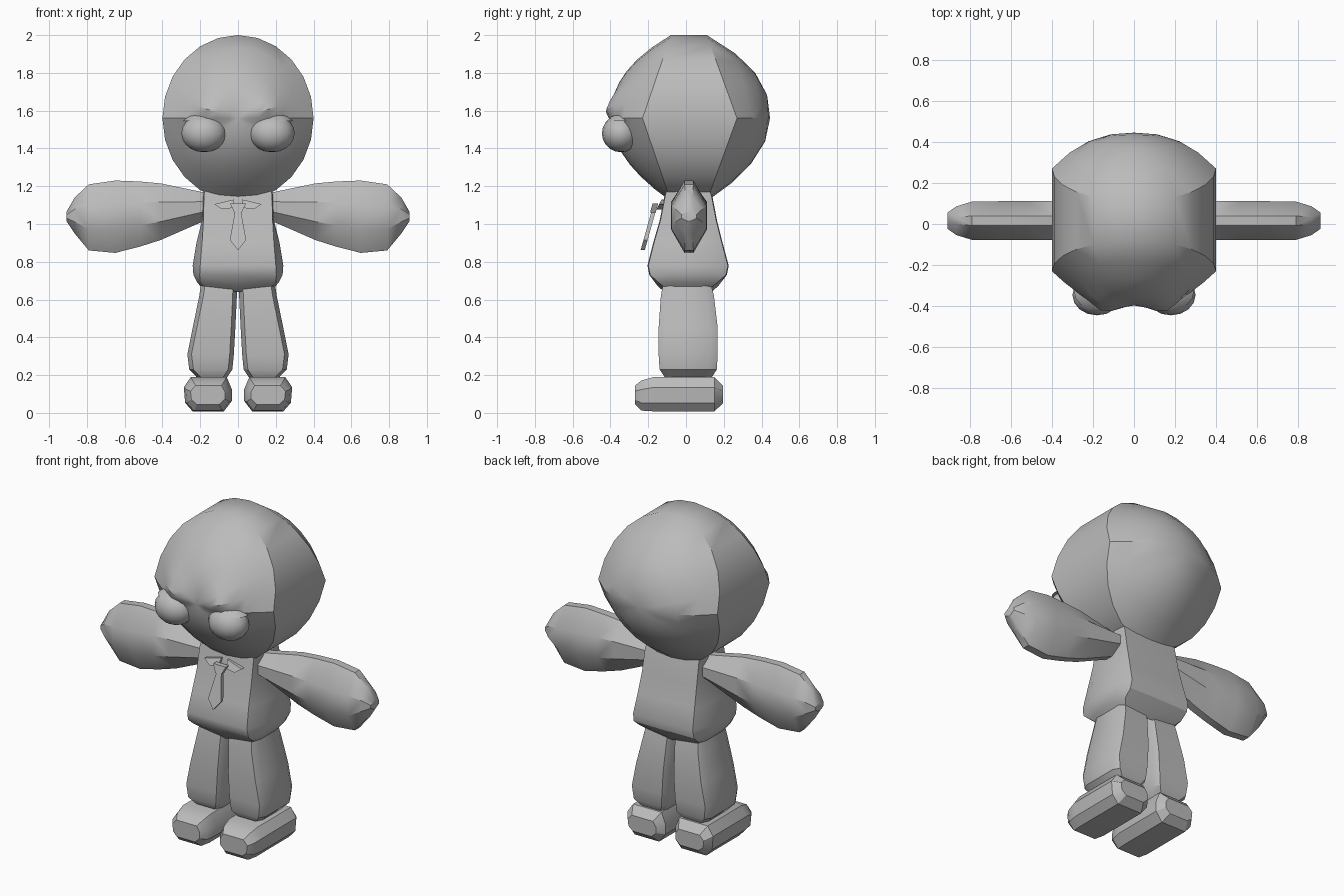
import bpy, bmesh, math

if "Cube" in bpy.data.objects:
    bpy.data.objects.remove(bpy.data.objects["Cube"])

grey = bpy.data.materials.new("plain_grey")
grey.diffuse_color = (0.5, 0.5, 0.5, 1)
grey.use_nodes = True
grey.node_tree.nodes["Principled BSDF"].inputs["Base Color"].default_value = grey.diffuse_color


def finish(name, bm, angle=32):
    bmesh.ops.recalc_face_normals(bm, faces=bm.faces)
    me = bpy.data.meshes.new(name)
    bm.to_mesh(me)
    bm.free()
    me.materials.append(grey)
    ob = bpy.data.objects.new(name, me)
    bpy.context.collection.objects.link(ob)
    bpy.ops.object.select_all(action='DESELECT')
    ob.select_set(True)
    bpy.context.view_layer.objects.active = ob
    bpy.ops.object.shade_smooth_by_angle(angle=math.radians(angle))
    return ob


def loft(name, rings, angle=32):
    """Skin closed rings of equal length and cap both ends."""
    bm = bmesh.new()
    vs = [[bm.verts.new(p) for p in r] for r in rings]
    n = len(vs[0])
    for a, b in zip(vs, vs[1:]):
        for i in range(n):
            j = (i + 1) % n
            bm.faces.new((a[i], a[j], b[j], b[i]))
    bm.faces.new(vs[0])
    bm.faces.new(vs[-1])
    return finish(name, bm, angle)


# Head: round disc outline with a band around it and a dome on front and back
def head_point(a, s, side):
    c, n = math.cos(a), math.sin(a)
    x, z = 0.40 * s * c, 1.56 + 0.44 * s * n
    flare = 1 - abs(n)
    f = 1 - s ** (2.4 if n > -0.1 else 2.0)
    if side > 0:
        rim = 0.11 + 0.16 * flare
        return x, rim + (0.445 - rim) * f, z
    rim = -0.08 - 0.15 * flare
    y = rim + (-0.395 - rim) * f
    # brow bulges, steeper on the underside
    drop = 0.10 if z > 1.60 else 0.05
    y -= 0.06 * f * math.exp(-((abs(x) - 0.17) / 0.10) ** 2 - ((z - 1.60) / drop) ** 2)
    return x, y, z


def build_head(seg=24):
    bm = bmesh.new()
    path = [(-1, s) for s in (0.12, 0.28, 0.42, 0.56, 0.70, 0.85, 1.0)]
    path += [(1, s) for s in (1.0, 0.78, 0.55, 0.28)]
    rings = [[bm.verts.new(head_point(2 * math.pi * i / seg, s, d)) for i in range(seg)]
             for d, s in path]
    for a, b in zip(rings, rings[1:]):
        for i in range(seg):
            j = (i + 1) % seg
            bm.faces.new((a[i], a[j], b[j], b[i]))
    for ring, d in ((rings[0], -1), (rings[-1], 1)):
        tip = bm.verts.new(head_point(0, 0, d))
        for i in range(seg):
            bm.faces.new((ring[i], ring[(i + 1) % seg], tip))
    finish("head", bm, 34)


build_head()


# Eyes and upper eyelids
def ball(name, centre, radii, cut=None):
    bm = bmesh.new()
    bmesh.ops.create_uvsphere(bm, u_segments=16, v_segments=10, radius=1)
    for v in bm.verts:
        v.co = [c + r * k for c, r, k in zip(centre, radii, v.co)]
    if cut:
        bmesh.ops.bisect_plane(bm, geom=bm.verts[:] + bm.edges[:] + bm.faces[:],
                               plane_co=(0, 0, cut), plane_no=(0, 0, 1), clear_inner=True)
        bmesh.ops.holes_fill(bm, edges=[e for e in bm.edges if e.is_boundary])
    finish(name, bm)


for s, tag in ((-1, "right"), (1, "left")):
    ball(tag + "_eye", (s * 0.18, -0.345, 1.48), (0.12, 0.10, 0.10))
    ball(tag + "_eyelid", (s * 0.183, -0.33, 1.475), (0.138, 0.11, 0.115), 1.545)


# Torso: (z, front half width, side half width, front y, back y)
def torso_ring(z, w, sw, yf, yb):
    m, d = (yf + yb) / 2, (yb - yf) * 0.27
    dz = 0.02 if z < 0.68 else 0
    return [(-w, yf, z + dz), (0, yf - 0.004, z), (w, yf, z + dz), (sw, m - d, z + dz),
            (sw, m + d, z + dz), (w, yb, z + dz), (0, yb + 0.004, z), (-w, yb, z + dz),
            (-sw, m + d, z + dz), (-sw, m - d, z + dz)]


loft("torso", [torso_ring(*p) for p in (
    (1.19, 0.175, 0.18, -0.10, 0.12), (1.15, 0.18, 0.185, -0.11, 0.135),
    (1.02, 0.183, 0.19, -0.135, 0.16), (0.90, 0.19, 0.22, -0.17, 0.19),
    (0.78, 0.20, 0.24, -0.20, 0.222), (0.73, 0.203, 0.236, -0.19, 0.212),
    (0.67, 0.20, 0.215, -0.145, 0.165), (0.64, 0.17, 0.19, -0.11, 0.13))])


# Arms: flattened mitten shapes given as (x, bottom, top, half depth)
def arm_ring(s, x, lo, hi, d):
    c, h, y = (lo + hi) / 2, (hi - lo) / 2, 0.016
    t = d * 0.25
    return [(s * x, y + a, c + b) for a, b in (
        (-t, h), (t, h), (d, h * 0.35), (d, -h * 0.35),
        (t, -h), (-t, -h), (-d, -h * 0.35), (-d, h * 0.35))]


ARM = ((0.17, 1.02, 1.165, 0.09), (0.41, 0.915, 1.215, 0.095), (0.52, 0.88, 1.225, 0.095),
       (0.65, 0.847, 1.23, 0.095), (0.79, 0.86, 1.21, 0.093), (0.865, 0.95, 1.14, 0.07),
       (0.908, 1.015, 1.065, 0.04))

# Legs: (z, inner x, outer x, front y, back y)
LEG = ((0.69, 0.005, 0.195, -0.12, 0.13), (0.62, 0.006, 0.205, -0.133, 0.148),
       (0.45, 0.014, 0.24, -0.145, 0.168), (0.31, 0.022, 0.268, -0.145, 0.168),
       (0.23, 0.03, 0.258, -0.14, 0.163), (0.185, 0.06, 0.215, -0.11, 0.135))


def leg_ring(s, z, a, b, f, k):
    i = 0.022
    return [(s * x, y, z) for x, y in (
        (a + i, f), (b - i, f), (b, f + 0.04), (b, k - 0.04),
        (b - i, k), (a + i, k), (a, k - 0.04), (a, f + 0.04))]


# Feet: octagon sections along y as (y, scale x, low z, high z)
FOOT = ((-0.27, 0.72, 0.045, 0.145), (-0.235, 0.9, 0.012, 0.172), (-0.17, 1, 0.008, 0.19),
        (0.15, 1, 0.008, 0.19), (0.195, 0.75, 0.05, 0.145))


def foot_ring(s, y, k, lo, hi):
    h = hi - lo
    return [(s * (0.16 + k * dx), y, lo + h * t) for dx, t in (
        (-0.10, 1), (0.09, 1), (0.127, 0.7), (0.12, 0.25),
        (0.08, 0), (-0.085, 0), (-0.127, 0.3), (-0.127, 0.65))]


for s, tag in ((-1, "right"), (1, "left")):
    loft(tag + "_arm", [arm_ring(s, *p) for p in ARM])
    loft(tag + "_leg", [leg_ring(s, *p) for p in LEG])
    loft(tag + "_foot", [foot_ring(s, *p) for p in FOOT])


# Necktie and collar: flat outlines in x and z, leaning forward, given thickness
def plate(name, outline, y_at, thick):
    loft(name, [[(x, y_at(z) + d, z) for x, z in outline] for d in (0, thick)])


def lean(z):
    return -0.172 - (1.105 - z) * 0.28


plate("tie_knot", [(-0.042, 1.108), (0.042, 1.108), (0.02, 1.062), (-0.02, 1.062)],
      lambda z: lean(z) - 0.006, 0.03)
plate("tie_blade", [(-0.016, 1.065), (0.016, 1.065), (0.043, 0.915), (0, 0.862), (-0.043, 0.915)],
      lean, 0.022)
for s, tag in ((-1, "right"), (1, "left")):
    plate(tag + "_collar", [(s * 0.02, 1.13), (s * 0.125, 1.105), (s * 0.085, 1.078),
                            (s * 0.03, 1.085)], lambda z: -0.155 + (z - 1.08) * 0.5, 0.03)
